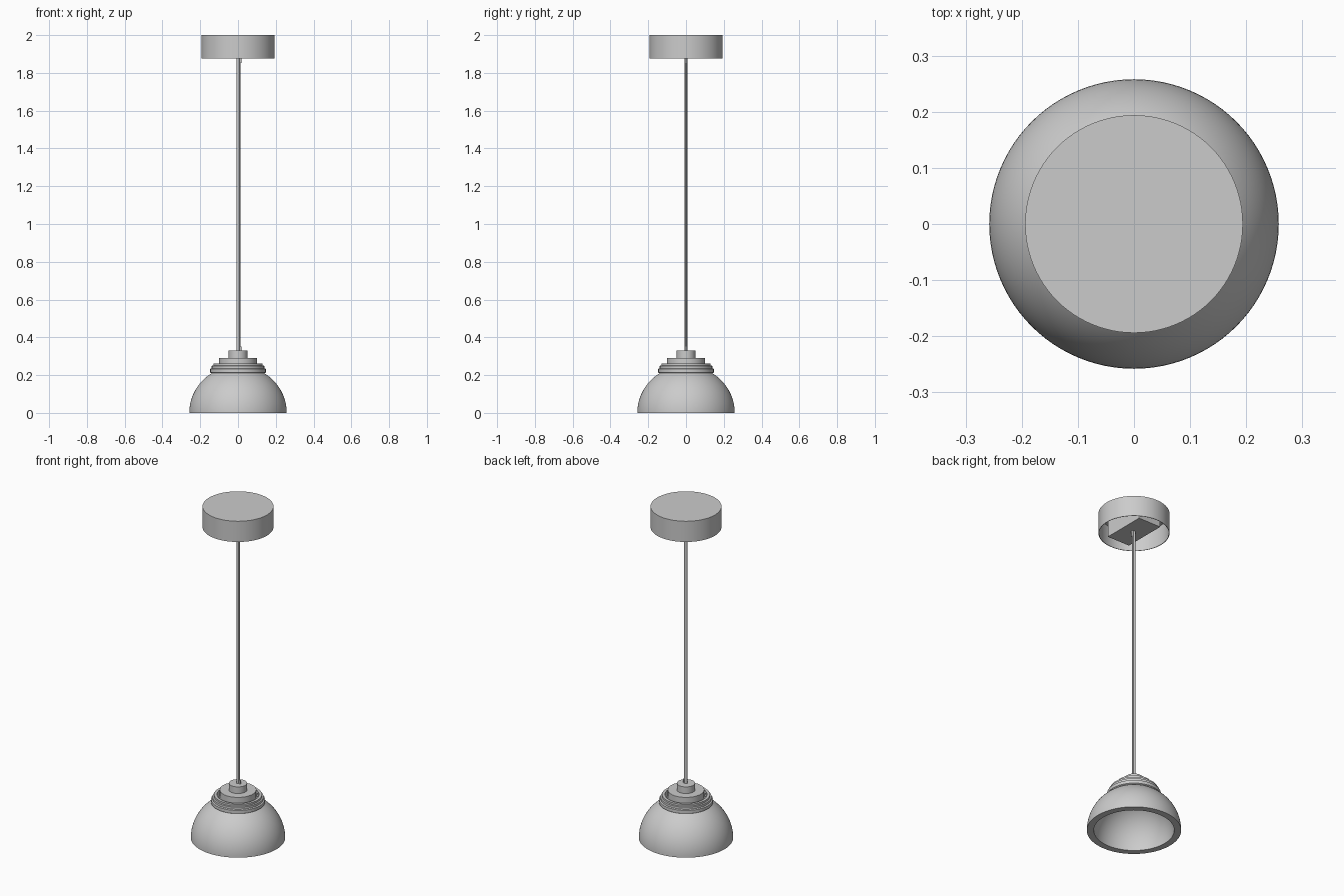
import bpy, bmesh, math
from mathutils import Matrix

cube = bpy.data.objects.get("Cube")
if cube:
    bpy.data.objects.remove(cube)

grey = bpy.data.materials.new("light_grey")
grey.use_nodes = True
grey.diffuse_color = (0.6, 0.6, 0.6, 1)
grey.node_tree.nodes["Principled BSDF"].inputs["Base Color"].default_value = (0.6, 0.6, 0.6, 1)


def finish(name, bm):
    bmesh.ops.remove_doubles(bm, verts=bm.verts, dist=1e-5)
    bmesh.ops.recalc_face_normals(bm, faces=bm.faces)
    mesh = bpy.data.meshes.new(name)
    bm.to_mesh(mesh)
    bm.free()
    mesh.materials.append(grey)
    obj = bpy.data.objects.new(name, mesh)
    bpy.context.collection.objects.link(obj)
    bpy.ops.object.select_all(action='DESELECT')
    obj.select_set(True)
    bpy.context.view_layer.objects.active = obj
    bpy.ops.object.shade_smooth_by_angle(angle=math.radians(30))
    return obj


def lathe(name, profile, x=0, y=0, steps=96, closed=False):
    """Spin (radius, height) points about a vertical axis."""
    bm = bmesh.new()
    verts = [bm.verts.new((r, 0, z)) for r, z in profile]
    edges = [bm.edges.new(pair) for pair in zip(verts, verts[1:])]
    if closed:
        edges.append(bm.edges.new((verts[-1], verts[0])))
    bmesh.ops.spin(bm, geom=verts + edges, cent=(0, 0, 0), axis=(0, 0, 1),
                   angle=math.tau, steps=steps)
    bmesh.ops.translate(bm, verts=bm.verts, vec=(x, y, 0))
    return finish(name, bm)


def rod(name, radius, bottom, top, x=0):
    return lathe(name, [(0, bottom), (radius, bottom), (radius, top), (0, top)], x, steps=24)


def box(name, size, centre, turn=0):
    bm = bmesh.new()
    bmesh.ops.create_cube(bm, size=1, matrix=Matrix.Rotation(turn, 4, 'Z')
                          @ Matrix.Translation(centre) @ Matrix.Diagonal((*size, 1)))
    return finish(name, bm)


def dome(radius, height, rim, count=20):
    """Elliptical arc from the open bottom up to the rim radius."""
    end = math.acos(rim / radius)
    return [(radius * math.cos(end * i / count), height * math.sin(end * i / count))
            for i in range(count + 1)]


# Ceiling canopy: open underneath, with a mounting block inside
lathe("ceiling_canopy", [(0, 2), (0.194, 2), (0.194, 1.875), (0.191, 1.875),
                         (0.191, 1.996), (0, 1.996)])
box("mounting_block", (0.15, 0.266, 0.112), (0, 0, 1.941))

# Suspension rod, cord and the cord ends
rod("suspension_rod", 0.008, 0.32, 1.89)
rod("power_cord", 0.004, 0.32, 1.89, 0.009)
rod("upper_cord_end", 0.006, 1.852, 1.89, 0.012)
rod("lower_cord_end", 0.006, 0.32, 0.352, 0.012)

# Lamp cap: stepped discs sitting in the shade opening
lathe("lamp_cap", [(0, 0.33), (0.05, 0.33), (0.05, 0.29), (0.1, 0.29), (0.1, 0.235),
                   (0.085, 0.235), (0.085, 0.225), (0.06, 0.225), (0.06, 0.215), (0, 0.215)])

# Shade: thick dome with a stepped collar around an open top
outer = dome(0.258, 0.25, 0.14)
collar = [(0.147, 0.214), (0.147, 0.233), (0.139, 0.236), (0.139, 0.249),
          (0.131, 0.251), (0.131, 0.262), (0.115, 0.262)]
inner = dome(0.22, 0.237, 0.115)
lathe("shade", outer + collar + inner[::-1], closed=True)

# Small tabs joining the cap to the collar
for i in range(4):
    box(f"collar_tab_{i + 1}", (0.024, 0.012, 0.012), (0.108, 0, 0.25), math.radians(45 + 90 * i))
